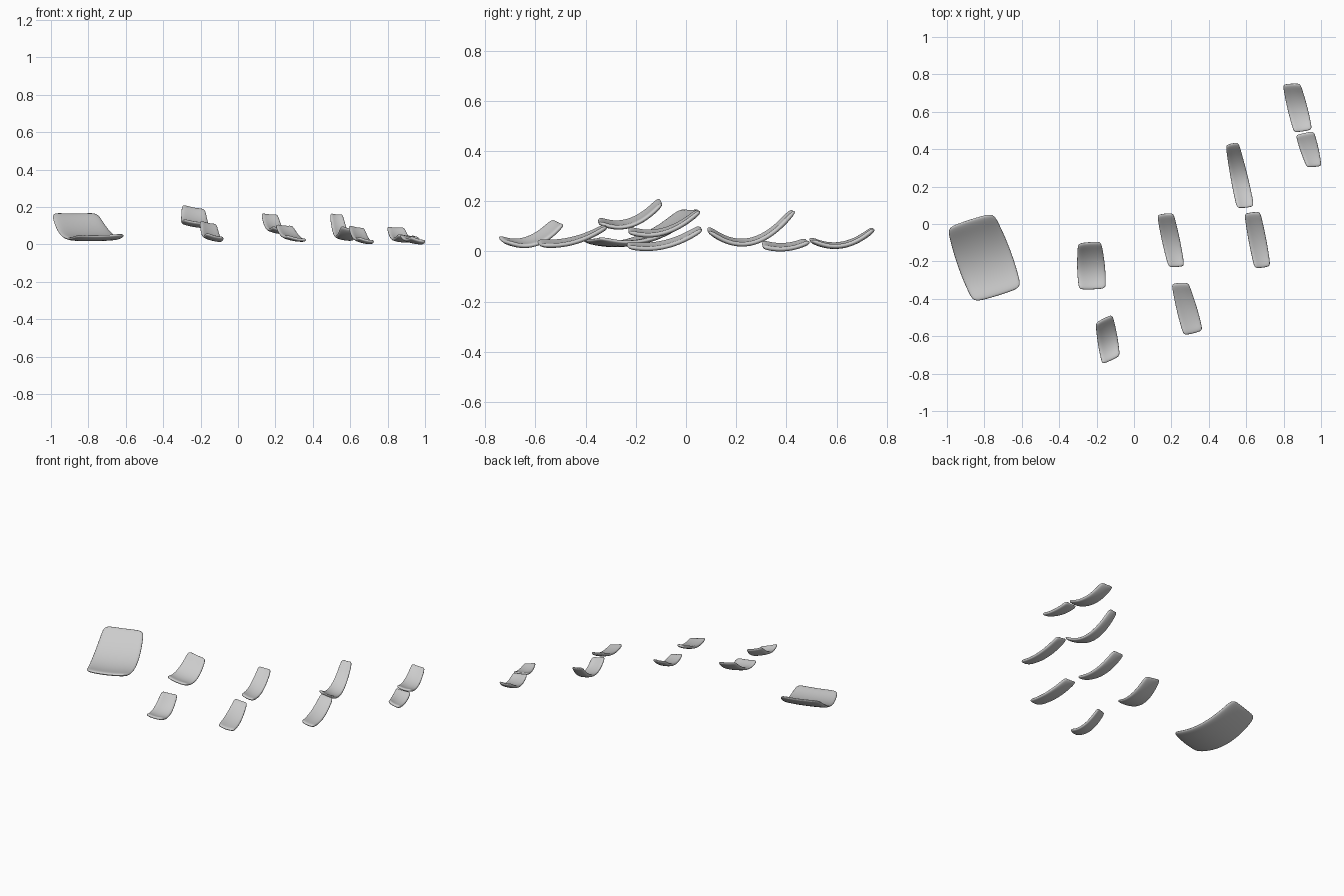
import bpy, bmesh
from mathutils import Vector

if "Cube" in bpy.data.objects:
    bpy.data.objects.remove(bpy.data.objects["Cube"])


def plate(name, corners, sag, thick=0.019, bulge=0.03, cup=0.006):
    """Thin curved shell: corners back-left, back-right, front-right, front-left."""
    bl, br, fr, fl = [Vector(c) for c in corners]
    nu, nv = 4, 7
    bm = bmesh.new()
    grid = []
    for j in range(nv + 1):
        t = j / nv
        row = []
        for i in range(nu + 1):
            u = i / nu
            # sides and ends swell gently outwards
            uu = u + (u - 0.5) * bulge * 4 * 4 * t * (1 - t)
            tt = t + (t - 0.5) * bulge * 4 * u * (1 - u)
            p = bl.lerp(br, uu).lerp(fl.lerp(fr, uu), tt)
            p.z -= 4 * sag * t * (1 - t) + 4 * cup * u * (1 - u)
            row.append(bm.verts.new(p))
        grid.append(row)
    for j in range(nv):
        for i in range(nu):
            bm.faces.new((grid[j][i], grid[j + 1][i],
                          grid[j + 1][i + 1], grid[j][i + 1]))
    for f in bm.faces:
        f.smooth = True
    mesh = bpy.data.meshes.new(name)
    bm.to_mesh(mesh)
    bm.free()
    ob = bpy.data.objects.new(name, mesh)
    bpy.context.collection.objects.link(ob)
    s = ob.modifiers.new("Thickness", 'SOLIDIFY')
    s.thickness = thick
    s.offset = 0
    d = ob.modifiers.new("Rounding", 'SUBSURF')
    d.levels = d.render_levels = 2
    return ob


# Large plate at the left
plate("large_plate", [(-1.0, -0.02, .17), (-0.75, 0.06, .17),
                      (-0.60, -0.34, .055), (-0.86, -0.42, .05)], .065, .022)

# First row pair
plate("rear_plate_1", [(-.30, -.105, .215), (-.175, -.095, .19),
                       (-.15, -.345, .115), (-.295, -.35, .135)], .05)
plate("front_plate_1", [(-.205, -.53, .13), (-.115, -.485, .11),
                        (-.075, -.705, .038), (-.17, -.75, .062)], .045)

# Second row pair
plate("rear_plate_2", [(.123, .048, .168), (.212, .057, .163),
                       (.27, -.225, .077), (.185, -.23, .097)], .045)
plate("front_plate_2", [(.20, -.32, .107), (.292, -.315, .10),
                        (.368, -.57, .025), (.265, -.595, .045)], .025)

# Third row pair
plate("rear_plate_3", [(.49, .42, .17), (.56, .435, .165),
                       (.643, .095, .08), (.55, .085, .102)], .09)
plate("front_plate_3", [(.59, .055, .103), (.675, .065, .088),
                        (.73, -.225, .018), (.645, -.237, .038)], .033)

# Fourth row pair
plate("rear_plate_4", [(.795, .745, .097), (.89, .75, .092),
                       (.953, .505, .045), (.855, .49, .056)], .045)
plate("front_plate_4", [(.865, .475, .05), (.962, .495, .04),
                        (1.003, .31, .018), (.925, .303, .042)], .018)
